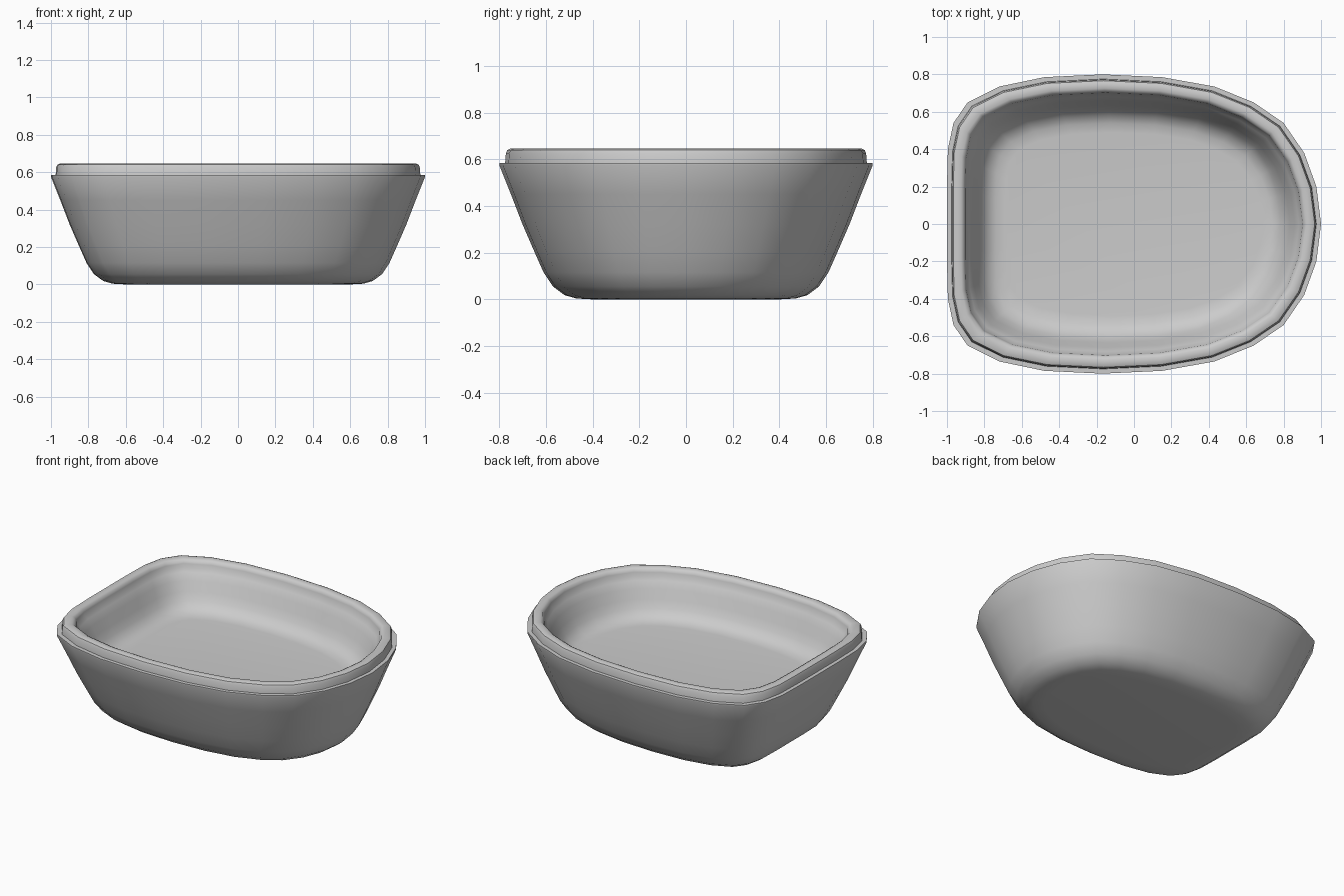
import bpy, bmesh

if "Cube" in bpy.data.objects:
    bpy.data.objects.remove(bpy.data.objects["Cube"], do_unlink=True)

# Half of the D-shaped plan, from the flat end round to the bowed end
HALF = [(-1, 0), (-1, .2), (-.995, .4), (-.965, .54), (-.89, .65), (-.72, .735),
        (-.48, .785), (-.17, .8), (.15, .785), (.43, .735), (.64, .65),
        (.80, .54), (.91, .38), (.975, .2), (1, 0)]
outline = HALF + [(x, -y) for x, y in HALF[-2:0:-1]]

# Cross-section: (distance inward from the widest edge, height)
OUTER = [(.40, 0), (.33, .004), (.28, .018), (.23, .055), (.19, .115),
         (.15, .205), (.10, .32), (.05, .45), (0, .575)]
LEDGE = [(0, .585), (.025, .585)]
RIM = [(.028, .625), (.034, .64), (.048, .646), (.075, .646), (.09, .638),
       (.098, .62), (.102, .595)]
INNER = [(.118, .575), (.14, .53), (.165, .47), (.19, .42), (.22, .385),
         (.26, .365), (.31, .36)]

grey = bpy.data.materials.new("plain grey")
grey.use_nodes = True
colour = (.6, .6, .6, 1)
grey.diffuse_color = colour
grey.node_tree.nodes["Principled BSDF"].inputs["Base Color"].default_value = colour


def loft(name, section):
    """Sweep the section round the plan and close both ends."""
    bm = bmesh.new()
    rings = [[bm.verts.new((x * (1 - d), y * (1 - d / .8), z)) for x, y in outline]
             for d, z in section]
    n = len(outline)
    for low, high in zip(rings, rings[1:]):
        for i in range(n):
            j = (i + 1) % n
            bm.faces.new((low[i], low[j], high[j], high[i]))
    bm.faces.new(rings[0])
    bm.faces.new(rings[-1])
    bmesh.ops.recalc_face_normals(bm, faces=bm.faces)
    mesh = bpy.data.meshes.new(name)
    bm.to_mesh(mesh)
    bm.free()
    mesh.materials.append(grey)
    obj = bpy.data.objects.new(name, mesh)
    bpy.context.collection.objects.link(obj)
    bpy.ops.object.select_all(action='DESELECT')
    obj.select_set(True)
    bpy.context.view_layer.objects.active = obj
    bpy.ops.object.shade_smooth_by_angle(angle=.7)
    return obj


# Basin: tapered shell, stepped ledge, rounded rim and dished floor
loft("basin", OUTER + LEDGE + RIM + INNER)
